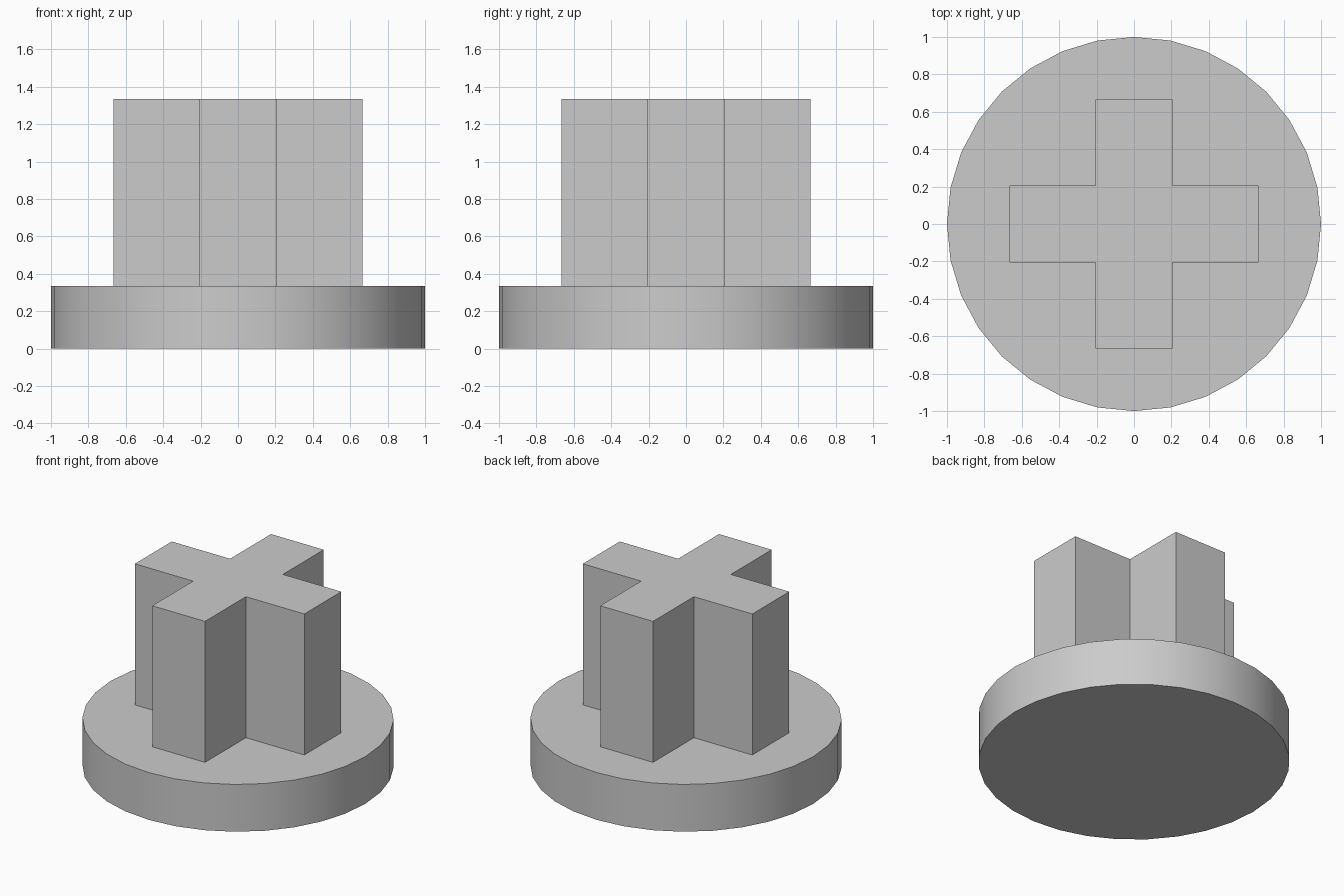
import bpy
import bmesh
import math

# Remove the default cube
cube = bpy.data.objects.get("Cube")
if cube:
    bpy.data.objects.remove(cube, do_unlink=True)

BASE_TOP = 0.335
POST_TOP = 1.335
ARM = 0.665      # reach of each arm from the centre
HALF = 0.207     # half the arm width

# Single grey material
grey = bpy.data.materials.new("grey")
grey.use_nodes = True
colour = (0.6, 0.6, 0.6, 1)
grey.diffuse_color = colour
grey.node_tree.nodes["Principled BSDF"].inputs["Base Color"].default_value = colour

# Round base disc
bpy.ops.mesh.primitive_cylinder_add(vertices=32, radius=1, depth=BASE_TOP,
                                    location=(0, 0, BASE_TOP / 2))
base = bpy.context.object
base.name = "round_base"
base.data.materials.append(grey)
bpy.ops.object.shade_smooth_by_angle(angle=math.radians(30))

# Cross-shaped post: one arm's corners turned four times, then extruded
corners = []
for turn in range(4):
    c, s = round(math.cos(turn * math.pi / 2)), round(math.sin(turn * math.pi / 2))
    for x, y in ((ARM, -HALF), (ARM, HALF), (HALF, HALF)):
        corners.append((x * c - y * s, x * s + y * c, BASE_TOP))

bm = bmesh.new()
profile = bm.faces.new([bm.verts.new(p) for p in corners])
extruded = bmesh.ops.extrude_face_region(bm, geom=[profile], use_keep_orig=True)
top = [v for v in extruded["geom"] if isinstance(v, bmesh.types.BMVert)]
bmesh.ops.translate(bm, verts=top, vec=(0, 0, POST_TOP - BASE_TOP))
bmesh.ops.recalc_face_normals(bm, faces=bm.faces)
mesh = bpy.data.meshes.new("cross_post")
bm.to_mesh(mesh)
bm.free()
mesh.materials.append(grey)
post = bpy.data.objects.new("cross_post", mesh)
bpy.context.collection.objects.link(post)
